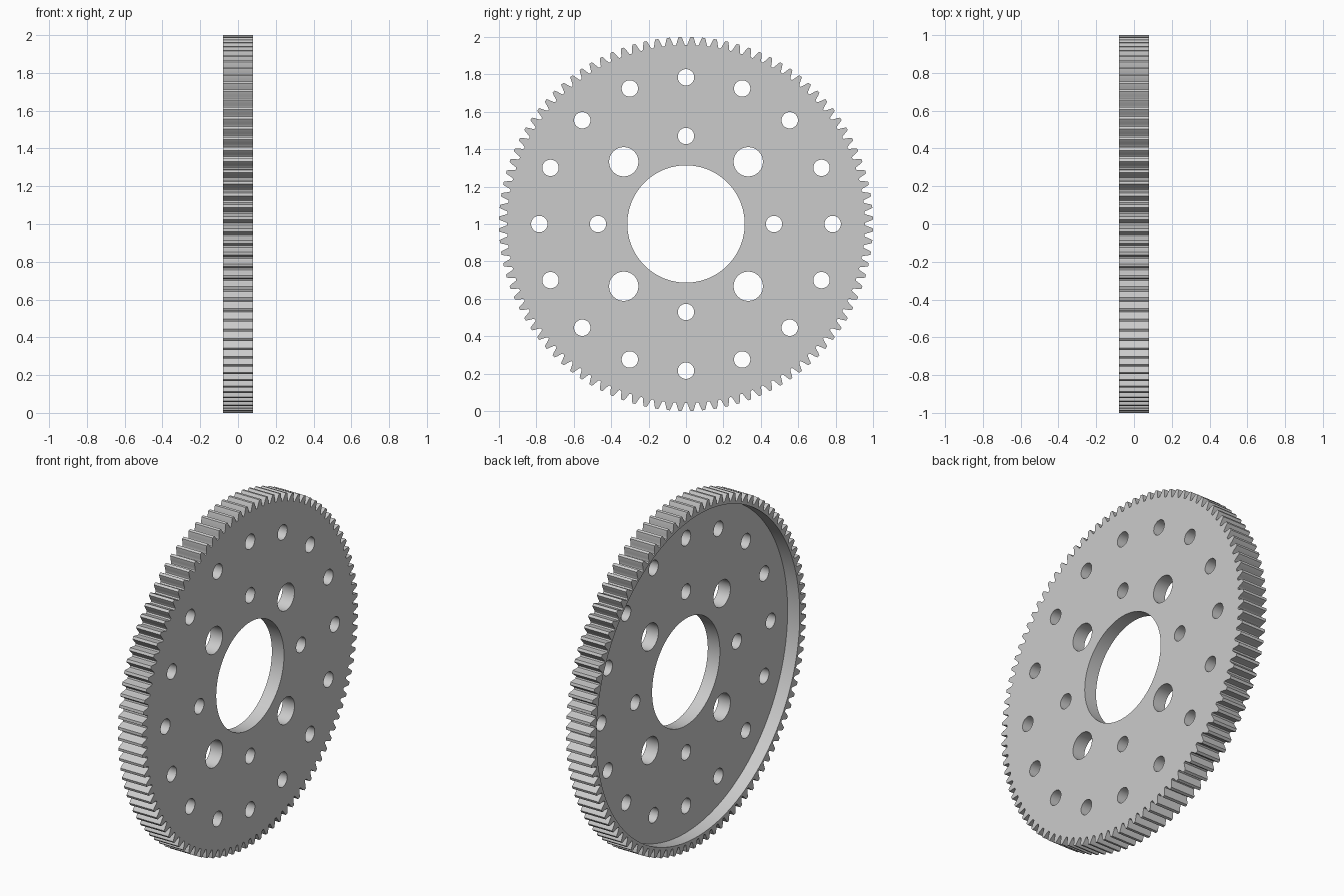
import bpy, bmesh
from math import pi, sin, cos

cube = bpy.data.objects.get("Cube")
if cube:
    bpy.data.objects.remove(cube, do_unlink=True)

TEETH = 100
UNIT = 2 / (TEETH + 2)          # gear module for an outside radius of 1
PITCH = TEETH * UNIT / 2
HALF = 0.0784                   # half the thickness

grey = bpy.data.materials.new("plain grey")
grey.use_nodes = True
grey.diffuse_color = (0.6, 0.6, 0.6, 1)
grey.node_tree.nodes["Principled BSDF"].inputs["Base Color"].default_value = (0.6, 0.6, 0.6, 1)


def add_prism(bm, outline, x0, x1):
    """Closed prism along x from a (y, z) outline."""
    face = bm.faces.new([bm.verts.new((x0, y, z)) for y, z in outline])
    new = bmesh.ops.extrude_face_region(bm, geom=[face], use_keep_orig=True)["geom"]
    moved = [v for v in new if isinstance(v, bmesh.types.BMVert)]
    bmesh.ops.translate(bm, verts=moved, vec=(x1 - x0, 0, 0))


def circle(y, z, radius, sides):
    return [(y + radius * cos(2 * pi * i / sides), z + radius * sin(2 * pi * i / sides))
            for i in range(sides)]


def ring(count, distance, radius, start=0.0):
    """Hole outlines spaced evenly on a bolt circle."""
    return [circle(distance * cos(start + 2 * pi * i / count),
                   1 + distance * sin(start + 2 * pi * i / count), radius, 32)
            for i in range(count)]


def make_object(name, outlines, x0, x1):
    bm = bmesh.new()
    for outline in outlines:
        add_prism(bm, outline, x0, x1)
    bmesh.ops.recalc_face_normals(bm, faces=bm.faces)
    mesh = bpy.data.meshes.new(name)
    bm.to_mesh(mesh)
    bm.free()
    mesh.materials.append(grey)
    obj = bpy.data.objects.new(name, mesh)
    bpy.context.collection.objects.link(obj)
    return obj


# Tooth flank: (share of the tooth spacing from its centre, radius)
flank = [(0.42, PITCH - 1.25 * UNIT), (0.37, PITCH - 1.05 * UNIT),
         (0.31, PITCH - 0.55 * UNIT), (0.25, PITCH),
         (0.19, PITCH + 0.55 * UNIT), (0.125, 1.0)]
tooth = [(-s, r) for s, r in flank] + [(s, r) for s, r in reversed(flank)]
gear_outline = []
for i in range(TEETH):
    for share, r in tooth:
        a = 2 * pi * (i + 0.5 + share) / TEETH
        gear_outline.append((r * cos(a), 1 + r * sin(a)))

gear = make_object("spur_gear", [gear_outline], -HALF, HALF)

# Bore, small bolt holes, large holes, and the shallow recess on one side
holes = [circle(0, 1, 0.3137, 96)]
holes += ring(16, 0.7843, 0.044)
holes += ring(4, 0.4706, 0.044)
holes += ring(4, 0.4706, 0.0784, pi / 4)
cutters = [make_object("recess_cutter", [circle(0, 1, 0.941, 128)], -0.3, 0),
           make_object("hole_cutter", holes, -0.4, 0.4)]

bpy.context.view_layer.objects.active = gear
gear.select_set(True)
for cutter in cutters:
    cutter.hide_render = True
    mod = gear.modifiers.new(cutter.name, 'BOOLEAN')
    mod.operation = 'DIFFERENCE'
    mod.solver = 'EXACT'
    mod.object = cutter
    bpy.ops.object.modifier_apply(modifier=mod.name)
    bpy.data.objects.remove(cutter, do_unlink=True)

bpy.ops.object.shade_smooth_by_angle(angle=pi / 6)
